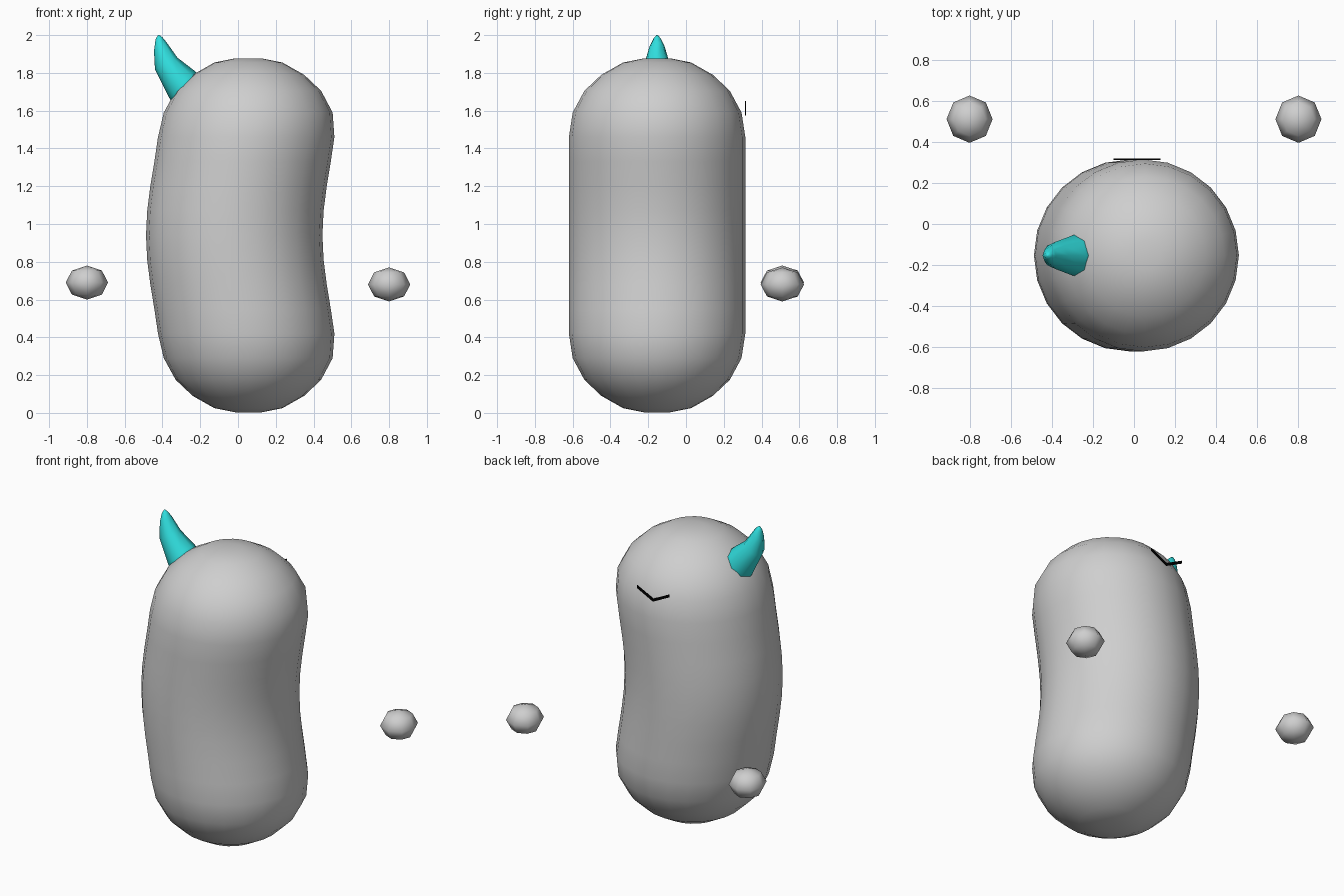
import bpy, bmesh, math
from mathutils import Vector

if "Cube" in bpy.data.objects:
    bpy.data.objects.remove(bpy.data.objects["Cube"])


def material(name, rgb):
    m = bpy.data.materials.new(name)
    m.diffuse_color = (*rgb, 1)
    m.use_nodes = True
    m.node_tree.nodes["Principled BSDF"].inputs["Base Color"].default_value = m.diffuse_color
    return m


grey = material("grey", (0.62, 0.62, 0.62))
cyan = material("cyan", (0.03, 0.74, 0.74))
black = material("black", (0.0, 0.0, 0.0))


def add_object(name, bm, mat, smooth=True):
    bmesh.ops.recalc_face_normals(bm, faces=bm.faces[:])
    for f in bm.faces:
        f.smooth = smooth
    me = bpy.data.meshes.new(name)
    bm.to_mesh(me)
    bm.free()
    me.materials.append(mat)
    ob = bpy.data.objects.new(name, me)
    bpy.context.collection.objects.link(ob)
    return ob


def loft(name, rings, sides, mat):
    """Skin rings of (centre, radius, lean); lean tips each ring about the y axis."""
    bm = bmesh.new()
    rows = []
    for c, r, lean in rings:
        u = Vector((math.cos(lean), 0, -math.sin(lean)))
        v = Vector((0, 1, 0))
        angles = [2 * math.pi * i / sides for i in range(sides)]
        rows.append([bm.verts.new(Vector(c) + r * (u * math.cos(a) + v * math.sin(a)))
                     for a in angles])
    for a, b in zip(rows, rows[1:]):
        for i in range(sides):
            j = (i + 1) % sides
            bm.faces.new((a[i], a[j], b[j], b[i]))
    bm.faces.new(rows[0][::-1])
    bm.faces.new(rows[-1])
    return add_object(name, bm, mat)


# Bean body: capsule profile, bowed sideways at mid height
MID, Y = 0.94, -0.153
cap = [(0.467, 0.52), (0.447, 0.65), (0.385, 0.765), (0.295, 0.85),
       (0.18, 0.915), (0.07, 0.937)]
half = [(0.467, 0.13), (0.467, 0.26), (0.467, 0.39)] + cap
profile = [(r, -d) for r, d in reversed(half)] + [(0.467, 0)] + half


def bow(d):
    t = min(abs(d) / 0.7, 1)
    return -0.02 + 0.075 * math.sin(t * math.pi / 2) ** 2


loft("body", [((bow(d), Y, MID + d), r, 0) for r, d in profile], 24, grey)

# Curved horn, its root sunk into the body
horn = [(-0.24, 1.67, 0.105, -48), (-0.298, 1.74, 0.098, -48),
        (-0.38, 1.85, 0.067, -27), (-0.412, 1.94, 0.040, -35),
        (-0.418, 1.983, 0.019, -15), (-0.42, 2.0, 0.004, 0)]
loft("horn", [((x, Y, z), r, math.radians(a)) for x, z, r, a in horn], 8, cyan)

# Floating hands
for name, x, z in (("left_hand", -0.8, 0.69), ("right_hand", 0.8, 0.68)):
    bm = bmesh.new()
    bmesh.ops.create_uvsphere(bm, u_segments=8, v_segments=4, radius=1)
    bmesh.ops.scale(bm, vec=(0.112, 0.115, 0.09), verts=bm.verts[:])
    bmesh.ops.translate(bm, vec=(x, 0.51, z), verts=bm.verts[:])
    add_object(name, bm, grey)

# V-shaped mouth, a thin plate on the back side
bm = bmesh.new()
outline = [(-0.10, 1.650), (0.015, 1.592), (0.13, 1.650),
           (0.13, 1.632), (0.015, 1.574), (-0.10, 1.632)]
vs = [bm.verts.new((x, 0.312, z)) for x, z in outline]
faces = [bm.faces.new((vs[0], vs[1], vs[4], vs[5])),
         bm.faces.new((vs[1], vs[2], vs[3], vs[4]))]
ext = bmesh.ops.extrude_face_region(bm, geom=faces, use_keep_orig=True)
bmesh.ops.translate(bm, vec=(0, 0.006, 0),
                    verts=[g for g in ext["geom"] if isinstance(g, bmesh.types.BMVert)])
add_object("mouth", bm, black, smooth=False)
